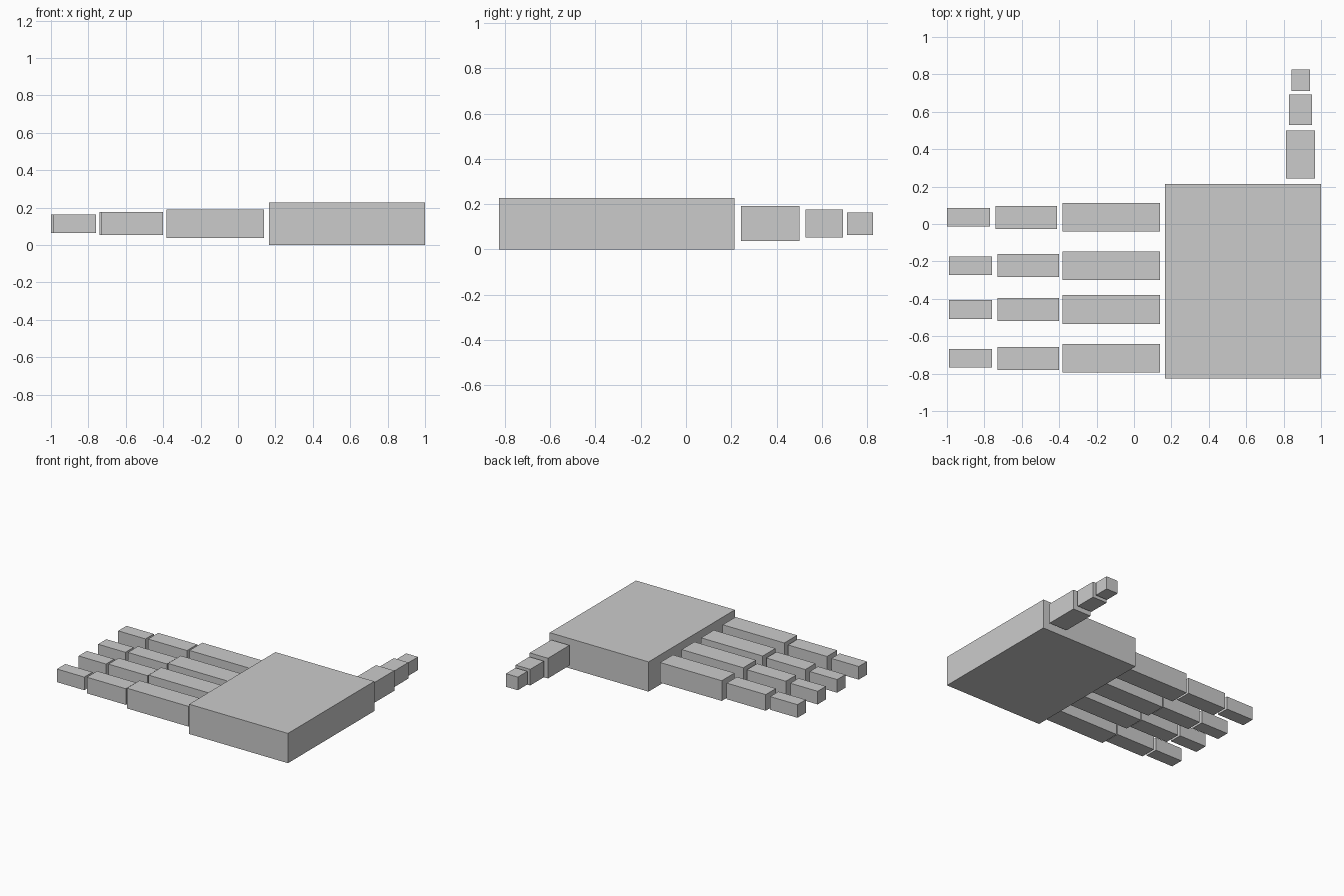
import bpy

if "Cube" in bpy.data.objects:
    bpy.data.objects.remove(bpy.data.objects["Cube"])

MID_Z = 0.114                      # height of the finger centre line
THICK = (0.154, 0.123, 0.100)      # square section of each finger segment


def box(name, lo, hi):
    bpy.ops.mesh.primitive_cube_add(size=1, location=[(a + b) / 2 for a, b in zip(lo, hi)])
    ob = bpy.context.object
    ob.name = name
    ob.scale = [b - a for a, b in zip(lo, hi)]
    bpy.ops.object.transform_apply(location=False, rotation=False, scale=True)
    return ob


def digit(name, axis, centre, spans):
    """Row of three tapering blocks along x (axis 0) or y (axis 1)."""
    for i, ((start, end), t) in enumerate(zip(spans, THICK), 1):
        lo, hi = [centre - t / 2] * 2, [centre + t / 2] * 2
        lo[axis], hi[axis] = start, end
        box(f"{name}_segment_{i}", (*lo, MID_Z - t / 2), (*hi, MID_Z + t / 2))


# Palm slab
box("palm", (0.166, -0.826, 0), (1.0, 0.214, 0.227))

# Four fingers; the tips of the first reach slightly further
fingers = {"index_finger": (0.036, 0.011), "middle_finger": (-0.223, 0),
           "ring_finger": (-0.457, 0), "little_finger": (-0.718, 0)}
for name, (y, reach) in fingers.items():
    digit(name, 0, y, [(-0.381, 0.139),
                       (-0.730 - reach, -0.401 - reach),
                       (-0.990 - reach, -0.759 - reach)])

# Thumb
digit("thumb", 1, 0.891, [(0.242, 0.501), (0.528, 0.693), (0.710, 0.826)])
